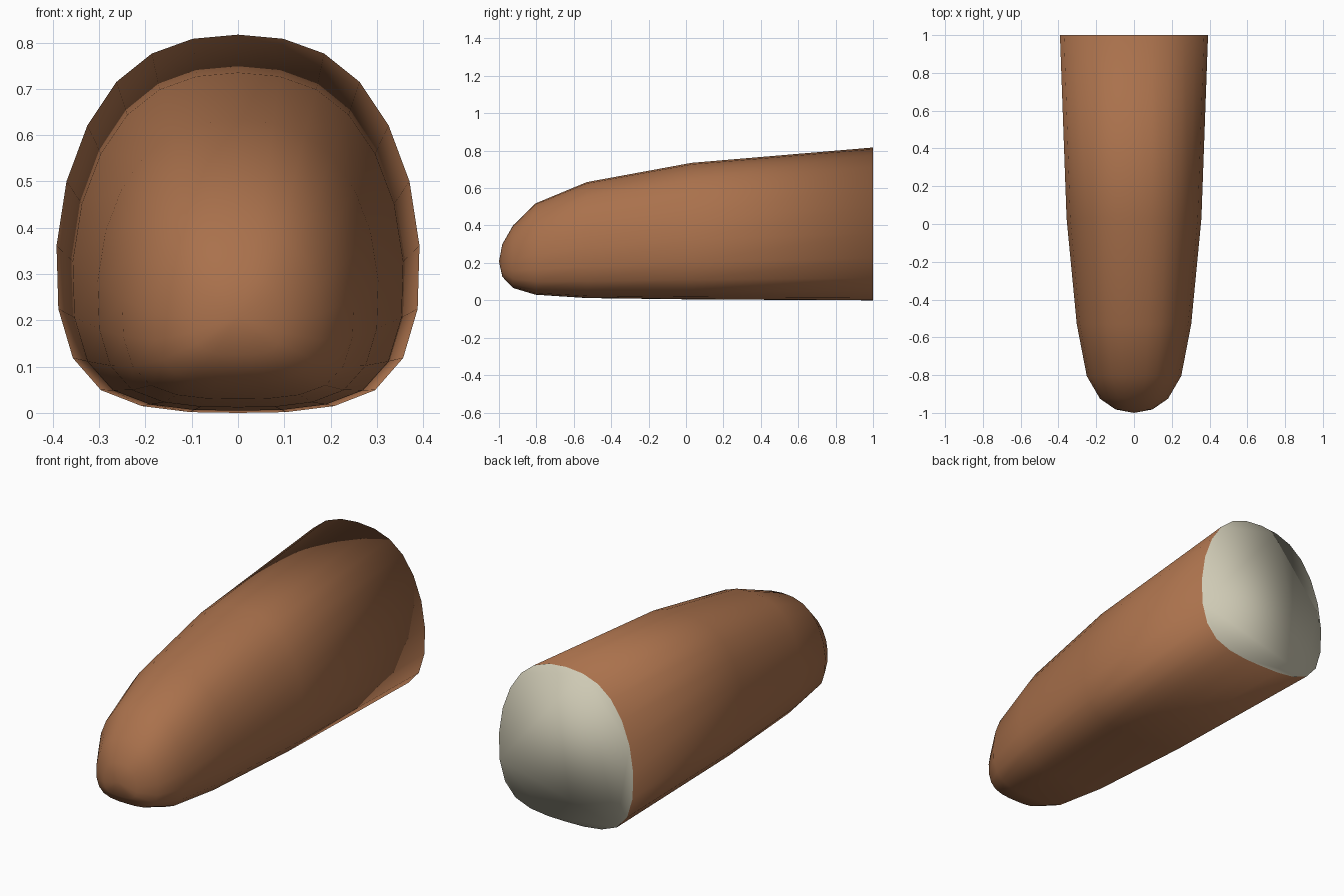
import bpy, bmesh

if "Cube" in bpy.data.objects:
    bpy.data.objects.remove(bpy.data.objects["Cube"])


def material(name, rgb):
    m = bpy.data.materials.new(name)
    m.diffuse_color = (*rgb, 1)
    m.use_nodes = True
    m.node_tree.nodes["Principled BSDF"].inputs["Base Color"].default_value = m.diffuse_color
    return m


brown = material("brown skin", (0.40, 0.165, 0.072))
cream = material("cream cut end", (0.62, 0.59, 0.46))

# Half cross-section, top to bottom: x as share of half width, z as share of height
half = [(0, 1), (.25, .989), (.475, .95), (.67, .875), (.83, .76), (.945, .612),
        (1, .442), (.99, .275), (.91, .145), (.755, .06), (.53, .018),
        (.265, .002), (0, 0)]
section = half + [(-x, z) for x, z in half[-2:0:-1]]

# Stations along the length: y, half width, bottom z, top z
stations = [(1.0, .392, .000, .817), (.03, .357, .005, .735), (-.53, .303, .012, .632),
            (-.805, .25, .030, .518), (-.925, .18, .066, .400), (-.982, .097, .126, .300)]

# Loft the rounded body
bm = bmesh.new()
rings = [[bm.verts.new((x * w, y, lo + z * (hi - lo))) for x, z in section]
         for y, w, lo, hi in stations]
n = len(section)
for a, b in zip(rings, rings[1:]):
    for i in range(n):
        j = (i + 1) % n
        bm.faces.new((a[i], a[j], b[j], b[i]))

# Blunt front tip
tip = bm.verts.new((0, -1, .208))
for i in range(n):
    bm.faces.new((rings[-1][i], rings[-1][(i + 1) % n], tip))

# Flat cream back end, sharing the smooth rim
cap = bm.faces.new(rings[0])
cap.material_index = 1

bmesh.ops.recalc_face_normals(bm, faces=bm.faces)
for f in bm.faces:
    f.smooth = True
mesh = bpy.data.meshes.new("rounded_body")
bm.to_mesh(mesh)
bm.free()
mesh.materials.append(brown)
mesh.materials.append(cream)
bpy.context.collection.objects.link(bpy.data.objects.new("rounded_body", mesh))
